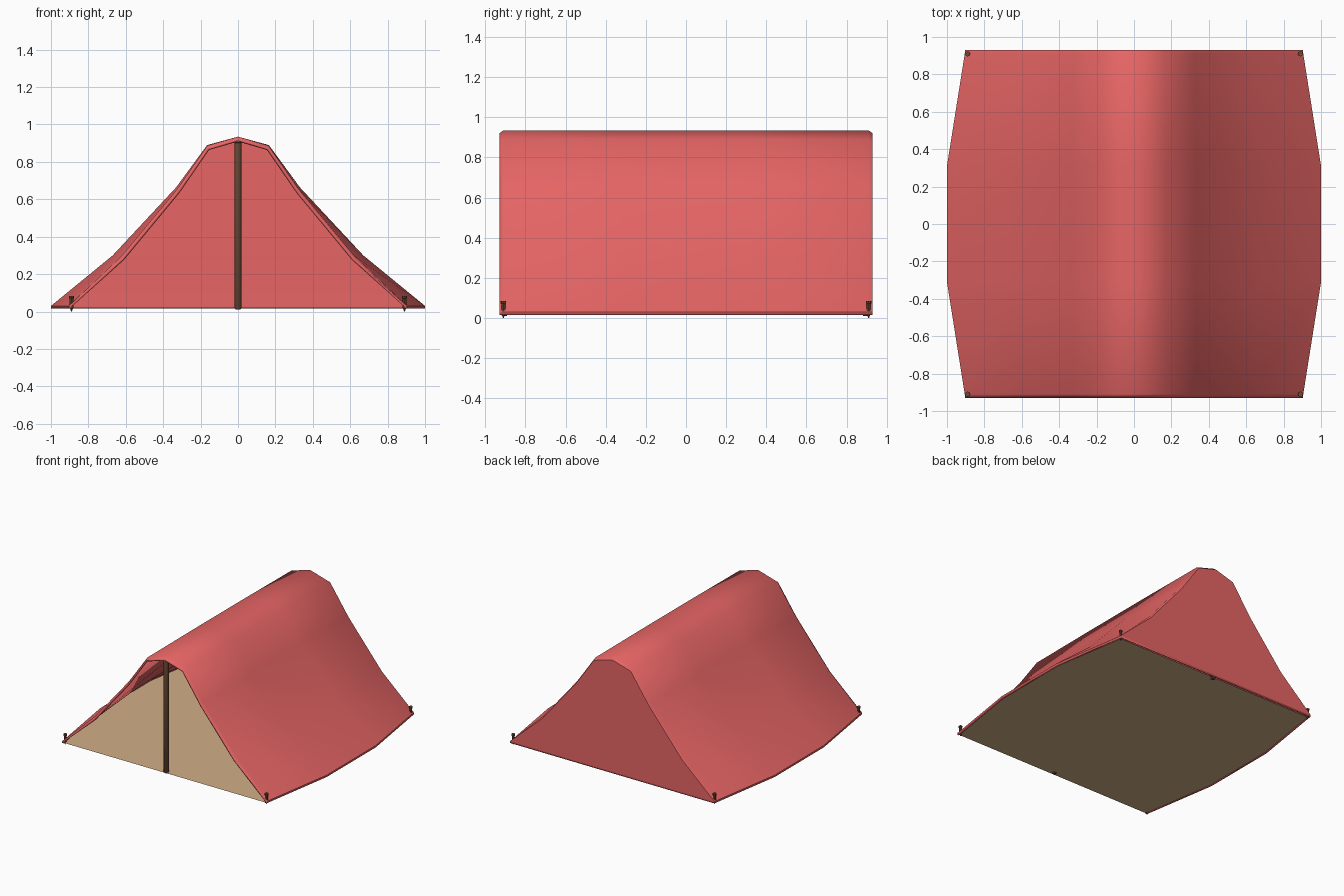
import bpy, bmesh, math

if "Cube" in bpy.data.objects:
    bpy.data.objects.remove(bpy.data.objects["Cube"])


def material(name, color):
    m = bpy.data.materials.new(name)
    m.diffuse_color = (*color, 1)
    m.use_nodes = True
    m.node_tree.nodes["Principled BSDF"].inputs["Base Color"].default_value = m.diffuse_color
    return m


RED = material("red_canvas", (0.80, 0.13, 0.13))
TAN = material("tan_floor", (0.64, 0.43, 0.24))
WOOD = material("dark_wood", (0.15, 0.07, 0.035))


def finish(bm, name, mat, angle):
    bmesh.ops.recalc_face_normals(bm, faces=bm.faces)
    me = bpy.data.meshes.new(name)
    bm.to_mesh(me)
    bm.free()
    me.materials.append(mat)
    ob = bpy.data.objects.new(name, me)
    bpy.context.collection.objects.link(ob)
    bpy.ops.object.select_all(action='DESELECT')
    ob.select_set(True)
    bpy.context.view_layer.objects.active = ob
    bpy.ops.object.shade_smooth_by_angle(angle=math.radians(angle))
    return ob


# Half profiles (x, z) from hem to ridge: bulged middle and narrower ends
MID = [(1.0, 0.015), (1.0, 0.03), (0.67, 0.30), (0.33, 0.665), (0.165, 0.89), (0, 0.935)]
END = [(0.905, 0.015), (0.905, 0.03), (0.62, 0.30), (0.325, 0.655), (0.163, 0.888), (0, 0.935)]
TIP = [(x * 0.998, z if z < 0.1 else z - 0.015) for x, z in END]
STATIONS = [(-0.93, TIP), (-0.91, END), (-0.31, MID), (0.31, MID), (0.91, END), (0.93, TIP)]

# Canvas: lofted roof plus closed back wall
bm = bmesh.new()
rings = []
for y, half in STATIONS:
    full = [(-x, z) for x, z in half] + half[-2::-1]
    rings.append([bm.verts.new((x, y, z)) for x, z in full])
for a, b in zip(rings, rings[1:]):
    for i in range(len(a) - 1):
        bm.faces.new((a[i], a[i + 1], b[i + 1], b[i]))
back = rings[-1]
n = len(back)
for i in range(n // 2):
    row = [back[i], back[i + 1], back[n - 2 - i], back[n - 1 - i]]
    bm.faces.new(list(dict.fromkeys(row)))
canvas = finish(bm, "canvas", RED, 42)
# make sure the outside faces outward before thickening inward
ridge = max(canvas.data.polygons, key=lambda p: p.center.z)
if ridge.normal.z < 0:
    canvas.data.flip_normals()
sol = canvas.modifiers.new("cloth_thickness", 'SOLIDIFY')
sol.thickness = 0.014
sol.offset = -1

# Floor sheet following the hem
bm = bmesh.new()
rows = [(y, half[0][0] - 0.004) for y, half in STATIONS[1:-1]]
rows[0] = (-0.925, rows[0][1])
outline = [(x, y) for y, x in rows] + [(-x, y) for y, x in reversed(rows)]
face = bm.faces.new([bm.verts.new((x, y, 0.017)) for x, y in outline])
finish(bm, "floor", TAN, 30)
floor = bpy.data.objects["floor"]
if floor.data.polygons[0].normal.z < 0:
    floor.data.flip_normals()


def turned(name, x, y, profile, sides=10):
    """Stack of rings (radius, z) capped at both ends."""
    bm = bmesh.new()
    loops = []
    for r, z in profile:
        loops.append([bm.verts.new((x + r * math.cos(2 * math.pi * k / sides),
                                    y + r * math.sin(2 * math.pi * k / sides), z))
                      for k in range(sides)])
    for a, b in zip(loops, loops[1:]):
        for k in range(sides):
            j = (k + 1) % sides
            bm.faces.new((a[k], a[j], b[j], b[k]))
    bm.faces.new(loops[0])
    bm.faces.new(loops[-1])
    return finish(bm, name, WOOD, 40)


# Upright poles at both ends
for label, y in (("front_pole", -0.905), ("back_pole", 0.895)):
    turned(label, 0, y, [(0.012, 0.01), (0.019, 0.018), (0.019, 0.902),
                         (0.024, 0.904), (0.024, 0.914)])

# Corner pegs with small heads
for sx in (-1, 1):
    for sy in (-1, 1):
        turned("peg", sx * 0.89, sy * 0.91,
               [(0.002, 0.0), (0.010, 0.022), (0.010, 0.07), (0.014, 0.072), (0.014, 0.084)], 8)
